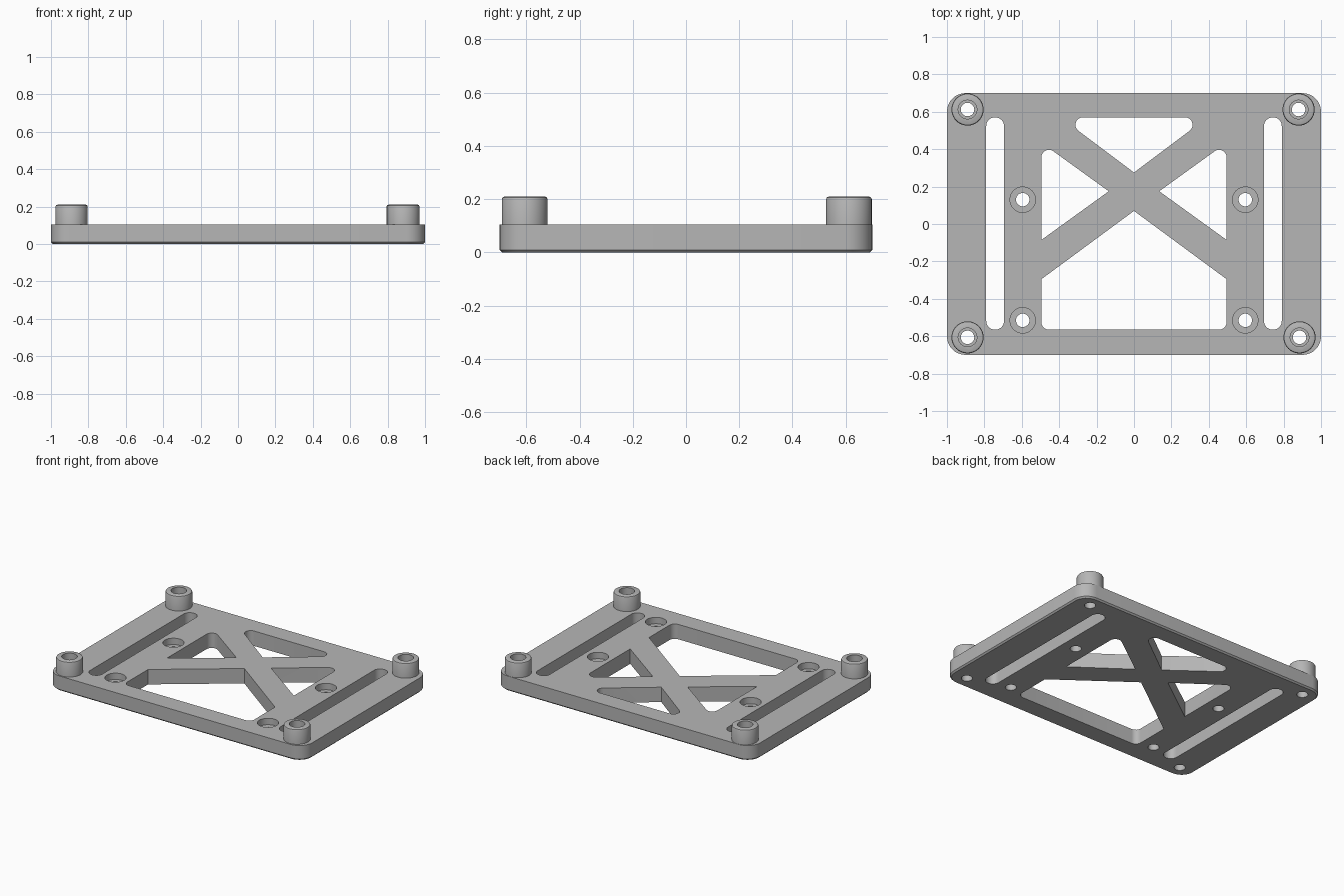
import bpy, bmesh, math
from mathutils import Vector

if "Cube" in bpy.data.objects:
    bpy.data.objects.remove(bpy.data.objects["Cube"])

PLATE_TOP = 0.105
POST_TOP = 0.21

grey = bpy.data.materials.new("satin grey")
grey.use_nodes = True
colour = (0.47, 0.47, 0.47, 1)
grey.diffuse_color = colour
grey.node_tree.nodes["Principled BSDF"].inputs["Base Color"].default_value = colour


def rounded(corners, steps=8):
    """Outline from (x, y, radius) corners, each rounded by an arc."""
    out = []
    for i, (x, y, r) in enumerate(corners):
        p = Vector((x, y))
        if r == 0:
            out.append(p)
            continue
        a = (Vector(corners[i - 1][:2]) - p).normalized()
        b = (Vector(corners[(i + 1) % len(corners)][:2]) - p).normalized()
        half = a.angle(b) / 2
        centre = p + (a + b).normalized() * r / math.sin(half)
        start = p + a * r / math.tan(half) - centre
        end = p + b * r / math.tan(half) - centre
        sweep = math.atan2(start.cross(end), start.dot(end))
        for k in range(steps + 1):
            t = sweep * k / steps
            c, s = math.cos(t), math.sin(t)
            out.append(centre + Vector((start.x * c - start.y * s, start.x * s + start.y * c)))
    return out


def stack(bm, rings):
    """Closed solid through a list of (outline, z) rings."""
    loops = [[bm.verts.new((p[0], p[1], z)) for p in pts] for pts, z in rings]
    n = len(loops[0])
    for lo, hi in zip(loops, loops[1:]):
        for i in range(n):
            j = (i + 1) % n
            bm.faces.new((lo[i], lo[j], hi[j], hi[i]))
    bm.faces.new(loops[0][::-1])
    bm.faces.new(loops[-1])


def turned(bm, x, y, profile, sides=40):
    """Solid of revolution through (radius, z) points."""
    angles = [math.tau * k / sides for k in range(sides)]
    stack(bm, [([(x + r * math.cos(a), y + r * math.sin(a)) for a in angles], z)
               for r, z in profile])


def finish(bm, name):
    bmesh.ops.recalc_face_normals(bm, faces=bm.faces)
    mesh = bpy.data.meshes.new(name)
    bm.to_mesh(mesh)
    bm.free()
    mesh.materials.append(grey)
    obj = bpy.data.objects.new(name, mesh)
    bpy.context.collection.objects.link(obj)
    return obj


def mirrored(corners):
    return [(-x, y, r) for x, y, r in corners]


posts = {"back_left_post": (0.88, 0.612), "back_right_post": (-0.89, 0.612),
         "front_left_post": (0.885, -0.606), "front_right_post": (-0.89, -0.606)}

# Base plate with a chamfered lower edge
bm = bmesh.new()
c = 0.01


def plate_outline(d):
    w, h, r = 1 - d, 0.7 - d, 0.1 - d
    return rounded([(-w, -h, r), (w, -h, r), (w, h, r), (-w, h, r)])


stack(bm, [(plate_outline(c), 0), (plate_outline(0), c), (plate_outline(0), PLATE_TOP)])
solids = [finish(bm, "base_plate")]

# Corner posts with a softened rim
for name, (x, y) in posts.items():
    bm = bmesh.new()
    turned(bm, x, y, [(0.086, 0.09), (0.086, POST_TOP - c),
                      (0.083, POST_TOP - 0.003), (0.076, POST_TOP)])
    solids.append(finish(bm, name))

# Cutter: lattice windows, side slots, screw holes
bm = bmesh.new()
R = 0.04
side_window = [(-0.495, -0.085, 0), (-0.135, 0.175, 0), (-0.495, 0.435, R)]
slot = [(0.695, -0.565, 0.046), (0.79, -0.565, 0.046),
        (0.79, 0.57, 0.046), (0.695, 0.57, 0.046)]
front_window = [(-0.495, -0.565, R), (0.495, -0.565, R), (0.495, -0.295, 0),
                (0, 0.07, 0), (-0.495, -0.295, 0)]
back_window = [(0, 0.275, 0), (0.393, 0.57, R), (-0.393, 0.57, R)]
for shape in (side_window, mirrored(side_window), slot, mirrored(slot),
              front_window, back_window):
    pts = rounded(shape)
    stack(bm, [(pts, -0.1), (pts, 0.3)])
for x in (-0.595, 0.595):
    for y in (0.13, -0.515):
        turned(bm, x, y, [(0.036, -0.1), (0.036, 0.06), (0.068, 0.06), (0.068, 0.3)])
for x, y in posts.values():
    turned(bm, x, y, [(0.036, -0.1), (0.036, 0.13), (0.05, 0.13), (0.05, 0.3)])
cutter = finish(bm, "hole_cutter")
cutter.hide_render = True

# Cut every solid, then shade
for obj in solids:
    bpy.ops.object.select_all(action="DESELECT")
    obj.select_set(True)
    bpy.context.view_layer.objects.active = obj
    mod = obj.modifiers.new("holes", "BOOLEAN")
    mod.operation = "DIFFERENCE"
    mod.solver = "EXACT"
    mod.object = cutter
    bpy.ops.object.modifier_apply(modifier=mod.name)
    bpy.ops.object.shade_smooth_by_angle(angle=math.radians(30))
bpy.data.objects.remove(cutter)
